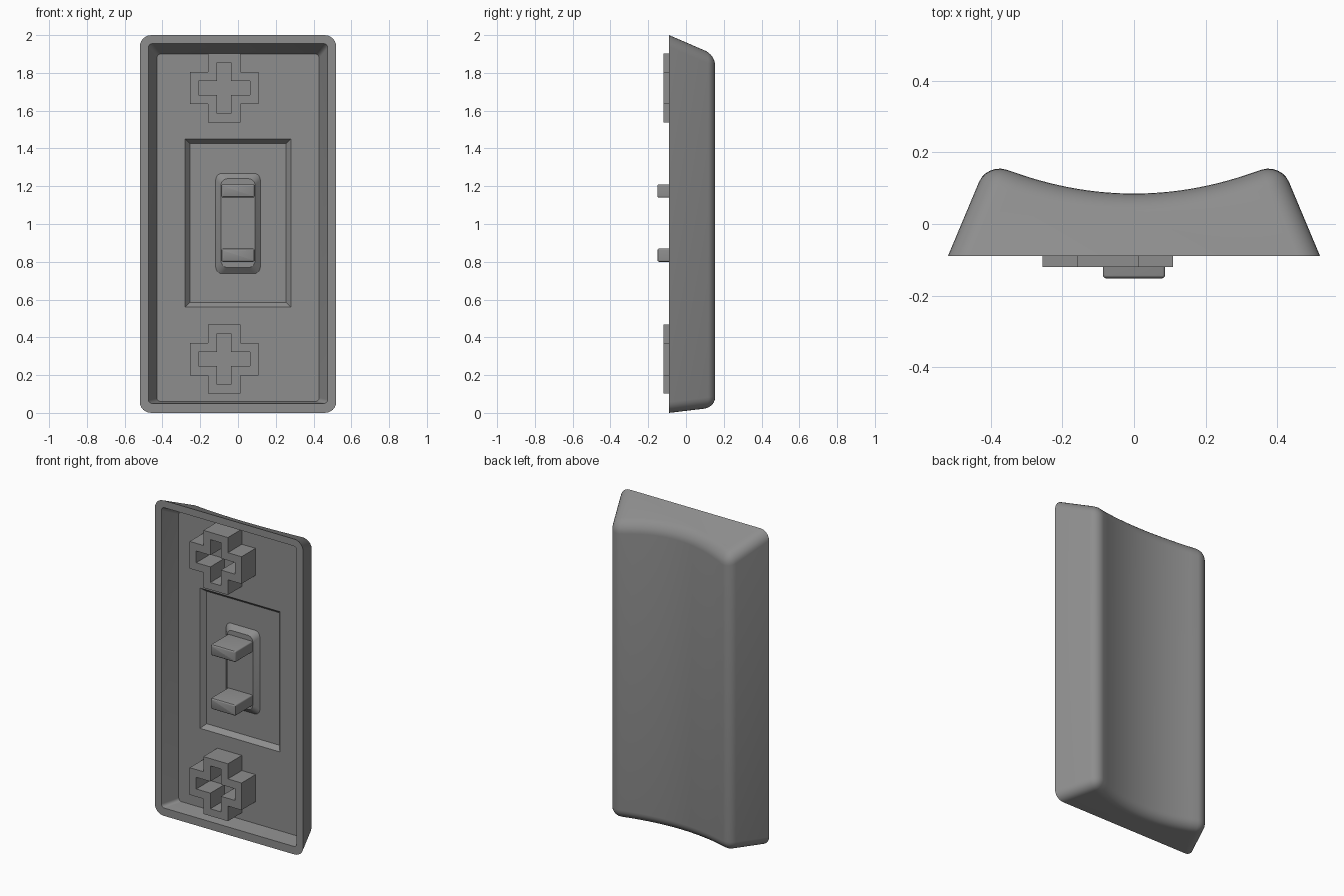
import bpy, bmesh, math

if "Cube" in bpy.data.objects:
    bpy.data.objects.remove(bpy.data.objects["Cube"])

grey = bpy.data.materials.new("mid_grey")
grey.diffuse_color = (0.27, 0.27, 0.27, 1)
grey.use_nodes = True
grey.node_tree.nodes["Principled BSDF"].inputs["Base Color"].default_value = grey.diffuse_color


def finish(bm, name):
    bmesh.ops.recalc_face_normals(bm, faces=bm.faces)
    mesh = bpy.data.meshes.new(name)
    bm.to_mesh(mesh)
    bm.free()
    mesh.materials.append(grey)
    ob = bpy.data.objects.new(name, mesh)
    bpy.context.collection.objects.link(ob)
    return ob


def smooth(ob, angle=30):
    bpy.ops.object.select_all(action='DESELECT')
    ob.select_set(True)
    bpy.context.view_layer.objects.active = ob
    bpy.ops.object.shade_smooth_by_angle(angle=math.radians(angle))


def bridge(bm, a, b):
    """Close two matching outlines into a solid."""
    va = [bm.verts.new(p) for p in a]
    vb = [bm.verts.new(p) for p in b]
    bm.faces.new(va)
    bm.faces.new(vb[::-1])
    for i in range(len(va)):
        j = (i + 1) % len(va)
        bm.faces.new((va[i], vb[i], vb[j], va[j]))


def tapered_block(name, front, back, radius=0.0, front_bevel=0.0):
    """front and back are (half width, low z, high z, y)."""
    bm = bmesh.new()
    rect = lambda w, lo, hi, y: [(-w, y, lo), (w, y, lo), (w, y, hi), (-w, y, hi)]
    bridge(bm, rect(*front), rect(*back))
    if radius:
        edges = [e for e in bm.edges if abs(e.verts[0].co.y - e.verts[1].co.y) > 1e-4]
        bmesh.ops.bevel(bm, geom=edges, offset=radius, segments=5, profile=0.5, affect='EDGES')
    if front_bevel:
        edges = [e for e in bm.edges if all(abs(v.co.y - front[3]) < 1e-4 for v in e.verts)]
        bmesh.ops.bevel(bm, geom=edges, offset=front_bevel, segments=3, profile=0.5, affect='EDGES')
    return finish(bm, name)


# Outer cap: scooped profile, sloped ends, rounded edges
BASE = -0.09
arc = [(x, 0.085 + 0.53 * x * x) for x in (0.32 - 0.64 * i / 24 for i in range(25))]
profile = [(-0.52, BASE), (0.52, BASE), (0.411, 0.17)] + arc + [(-0.411, 0.17)]
bm = bmesh.new()
bridge(bm, [(x, y, 0.12 * (y - BASE)) for x, y in profile],
       [(x, y, 2 - 0.43 * (y - BASE)) for x, y in profile])
bmesh.ops.recalc_face_normals(bm, faces=bm.faces)
edges = [e for e in bm.edges if e.calc_face_angle() > 0.4
         and not all(v.co.y < BASE + 1e-4 for v in e.verts)]
bmesh.ops.bevel(bm, geom=edges, offset=0.057, segments=6, profile=0.5,
                affect='EDGES', clamp_overlap=False)
cap = finish(bm, "cap_shell")

# Underside cavity and the shallow recess in its floor
cavity = tapered_block("cavity_cutter", (0.479, 0.049, 1.96, -0.10), (0.43, 0.06, 1.90, 0.02), 0.02)
recess = tapered_block("recess_cutter", (0.288, 0.552, 1.458, 0.01), (0.255, 0.585, 1.425, 0.05))
bpy.context.view_layer.objects.active = cap
for cutter in (cavity, recess):
    mod = cap.modifiers.new("cut", 'BOOLEAN')
    mod.operation = 'DIFFERENCE'
    mod.solver = 'EXACT'
    mod.object = cutter
    bpy.ops.object.modifier_apply(modifier=mod.name)
    bpy.data.objects.remove(cutter)
smooth(cap)

# Raised pad in the recess
smooth(tapered_block("clip_pad", (0.09, 0.77, 1.24, 0.02), (0.12, 0.735, 1.27, 0.052), 0.028))

# Two clip prongs
for name, z in (("lower_prong", 0.80), ("upper_prong", 1.14)):
    smooth(tapered_block(name, (0.087, z, z + 0.07, -0.152), (0.087, z, z + 0.07, 0.03), 0.008, 0.01))


def cross(reach, half, cx, cz, y):
    pts = []
    for i in range(4):
        c, s = round(math.cos(i * math.pi / 2)), round(math.sin(i * math.pi / 2))
        for u, v in ((reach, -half), (reach, half), (half, half)):
            pts.append((cx + c * u - s * v, y, cz + s * u + c * v))
    return pts


# Two hollow cross-shaped sockets
for name, z in (("lower_socket", 0.285), ("upper_socket", 1.72)):
    bm = bmesh.new()
    rings = [[bm.verts.new(p) for p in cross(r, h, -0.073, z, y)]
             for r, h, y in ((0.182, 0.086, 0.025), (0.182, 0.086, -0.12),
                             (0.136, 0.037, -0.12), (0.136, 0.037, 0.025))]
    for k in range(4):
        a, b = rings[k], rings[(k + 1) % 4]
        for i in range(12):
            j = (i + 1) % 12
            bm.faces.new((a[i], a[j], b[j], b[i]))
    finish(bm, name)
